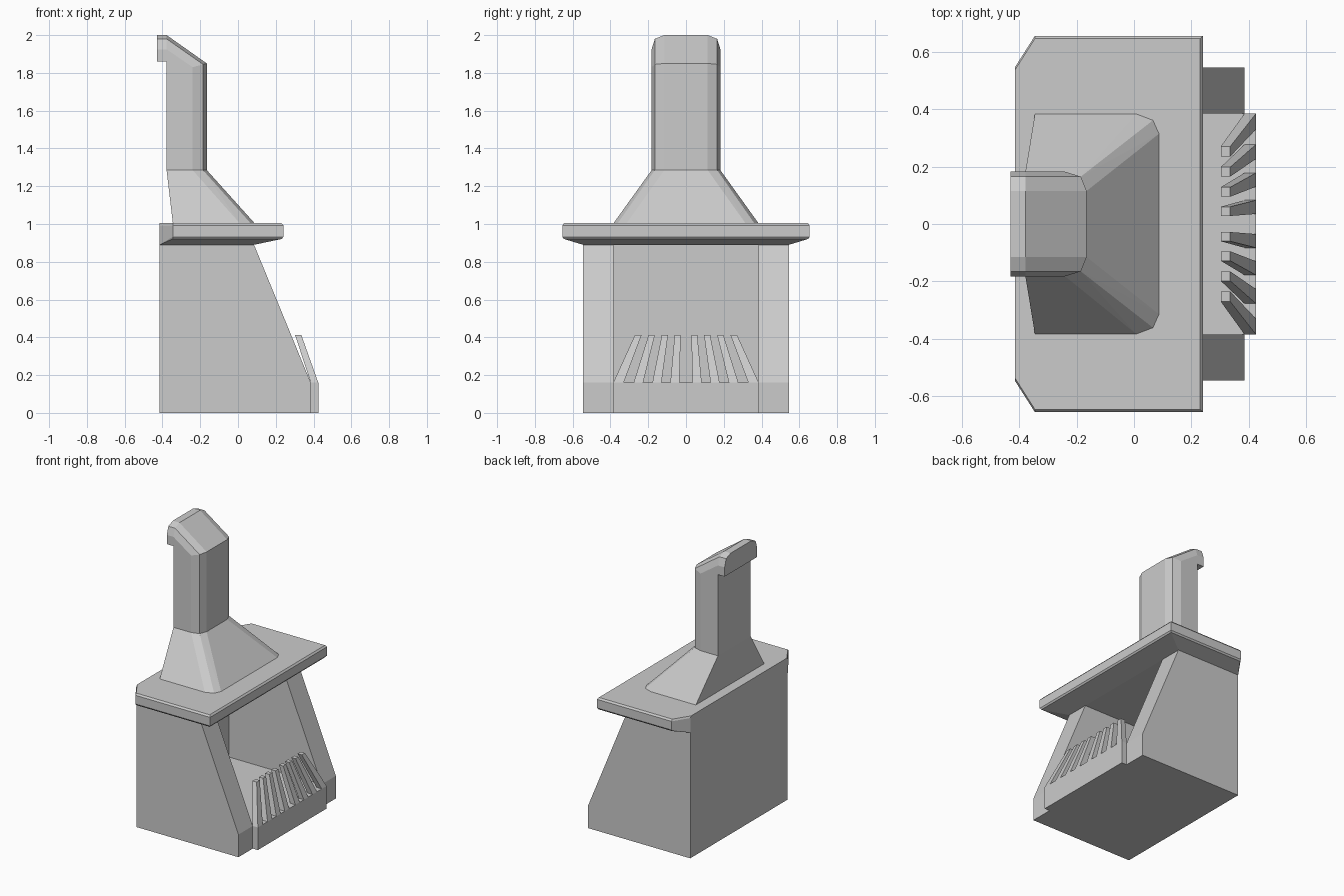
import bpy, bmesh, math

if "Cube" in bpy.data.objects:
    bpy.data.objects.remove(bpy.data.objects["Cube"])


def hull(name, pts):
    """Flat-faced convex solid around a few points."""
    me = bpy.data.meshes.new(name)
    bm = bmesh.new()
    for p in pts:
        bm.verts.new(p)
    res = bmesh.ops.convex_hull(bm, input=bm.verts[:])
    junk = {g for g in res["geom_interior"] + res["geom_unused"]
            if isinstance(g, bmesh.types.BMVert)}
    bmesh.ops.delete(bm, geom=list(junk), context='VERTS')
    bmesh.ops.dissolve_limit(bm, angle_limit=math.radians(1),
                             verts=bm.verts[:], edges=bm.edges[:])
    bmesh.ops.recalc_face_normals(bm, faces=bm.faces[:])
    bm.to_mesh(me)
    bm.free()
    ob = bpy.data.objects.new(name, me)
    bpy.context.collection.objects.link(ob)
    return ob


def box(name, x0, x1, y0, y1, z0, z1):
    return hull(name, [(x, y, z) for x in (x0, x1) for y in (y0, y1) for z in (z0, z1)])


def both(pts):
    """Points plus their mirror image across y."""
    return [(x, s * y, z) for x, y, z in pts for s in (1, -1)]


# Sloping side panels
profile = [(-0.415, 0), (0.385, 0), (0.385, 0.16), (0.085, 0.89), (-0.415, 0.89)]
for s, side in ((-1, "front"), (1, "rear")):
    hull(side + "_side_panel", [(x, s * y, z) for x, z in profile for y in (0.385, 0.545)])

# Hearth floor with projecting lip, and back wall
box("hearth_base", -0.415, 0.425, -0.385, 0.385, 0, 0.16)
box("back_wall", -0.415, -0.34, -0.385, 0.385, 0.16, 0.89)

# Fanned grate bars: (bottom inner, bottom outer, top inner, top outer)
bars = [(0.035, 0.083, 0.028, 0.06), (0.13, 0.178, 0.095, 0.128),
        (0.227, 0.277, 0.165, 0.198), (0.33, 0.385, 0.235, 0.27)]
for i, (b0, b1, t0, t1) in enumerate(bars):
    for s in (-1, 1):
        hull("grate_bar_%d_%s" % (i + 1, "a" if s < 0 else "b"),
             [(x, s * y, 0.16) for x in (0.385, 0.425) for y in (b0, b1)] +
             [(x, s * y, 0.413) for x in (0.302, 0.335) for y in (t0, t1)])


# Mantel slab with bevelled rim and tapered underside
def rim(inset, z):
    return [(-0.415, 0.545 - inset, z), (-0.345, 0.655 - inset, z),
            (0.24 - inset, 0.655 - inset, z)]


hull("mantel_slab", both([(-0.415, 0.545, 0.89), (0.085, 0.545, 0.89)] +
                         rim(0.008, 0.921) + rim(0, 0.932) +
                         rim(0, 0.993) + rim(0.01, 1.005)))

# Hood tapering into the chimney
section = [(-0.378, 0.182), (-0.24, 0.182), (-0.185, 0.165), (-0.165, 0.115)]
hood_foot = [(-0.345, 0.383), (0.008, 0.383), (0.066, 0.361), (0.087, 0.314)]
hull("hood", both([(x, y, 1.005) for x, y in hood_foot] +
                  [(x, y, 1.285) for x, y in section]))

# Chimney shaft with sloped top, and the spout pointing backward
cap = [(0.182, 1.86), (0.182, 1.925), (0.165, 1.98), (0.115, 2.0)]
mitre = [(-0.24, 0.182, 1.83), (-0.185, 0.165, 1.845), (-0.165, 0.115, 1.85)]
hull("chimney_shaft", both([(x, y, 1.285) for x, y in section] + mitre +
                           [(-0.378, y, z) for y, z in cap]))
hull("chimney_spout", both([(x, y, z) for x in (-0.43, -0.378) for y, z in cap]))
